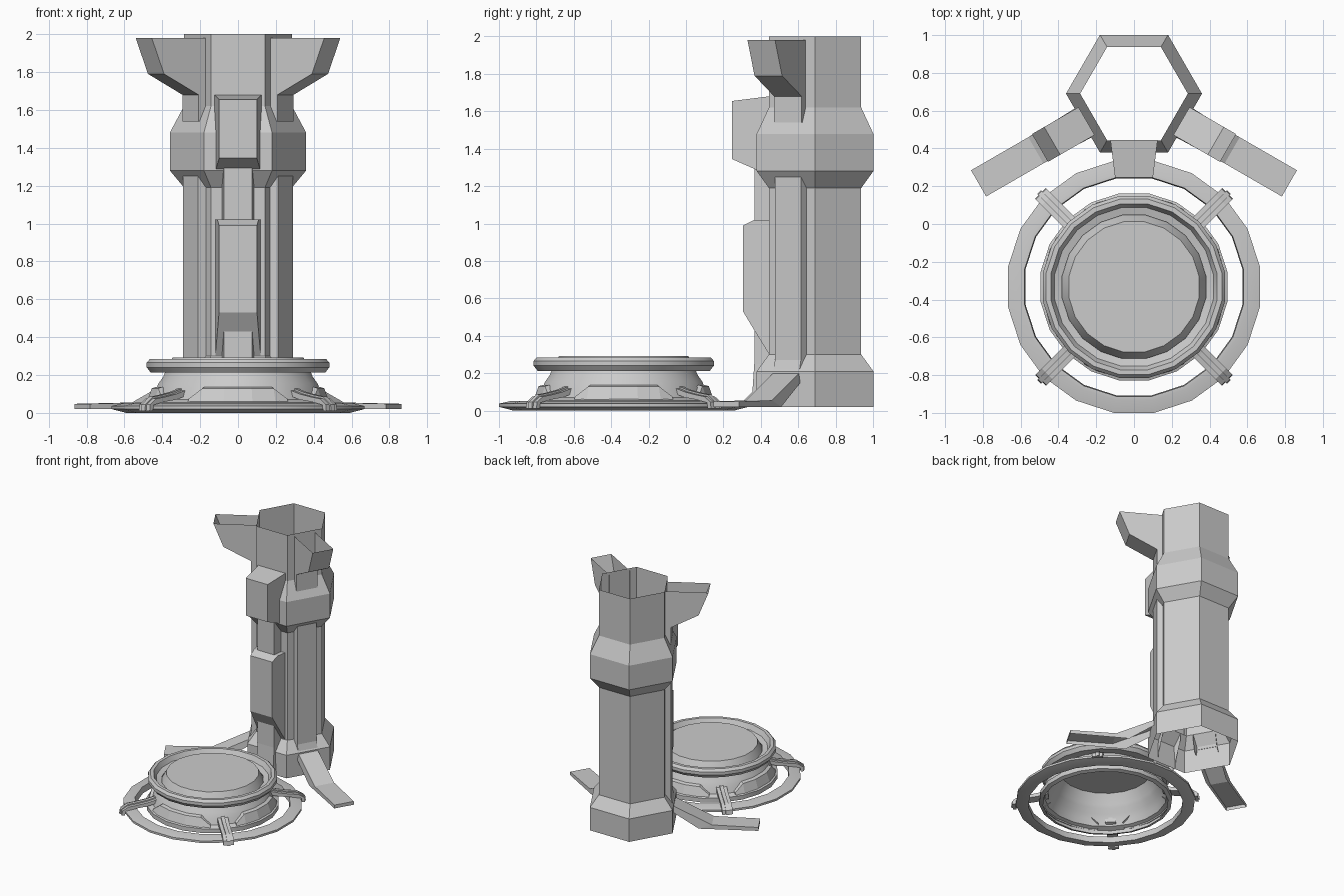
import bpy, bmesh, math

cube = bpy.data.objects.get("Cube")
if cube:
    bpy.data.objects.remove(cube, do_unlink=True)

grey = bpy.data.materials.new("plain_grey")
grey.use_nodes = True
grey.diffuse_color = (0.6, 0.6, 0.6, 1)
grey.node_tree.nodes["Principled BSDF"].inputs["Base Color"].default_value = (0.6, 0.6, 0.6, 1)

COLUMN_Y, BASE_Y = 0.69, -0.333
FACE = 0.245      # distance from the column axis to a face


def finish(name, bm, smooth=False):
    bmesh.ops.remove_doubles(bm, verts=bm.verts, dist=1e-5)
    bmesh.ops.recalc_face_normals(bm, faces=bm.faces)
    mesh = bpy.data.meshes.new(name)
    bm.to_mesh(mesh)
    bm.free()
    mesh.materials.append(grey)
    obj = bpy.data.objects.new(name, mesh)
    bpy.context.collection.objects.link(obj)
    if smooth:
        bpy.ops.object.select_all(action='DESELECT')
        obj.select_set(True)
        bpy.context.view_layer.objects.active = obj
        bpy.ops.object.shade_smooth_by_angle(angle=math.radians(25))
    return obj


def polar(cy, angle, d, side, z):
    c, s = math.cos(angle), math.sin(angle)
    return (d * c - side * s, cy + d * s + side * c, z)


def lathe(name, profile, sides, cy, start=0.0, closed=False, smooth=False, cap=False):
    """Turn a (radius, z) profile round a vertical axis."""
    bm = bmesh.new()
    rings = [[bm.verts.new(polar(cy, start + math.tau * i / sides, r, 0, z))
              for i in range(sides)] for r, z in profile]
    pairs = list(zip(rings, rings[1:])) + ([(rings[-1], rings[0])] if closed else [])
    for a, b in pairs:
        for i in range(sides):
            j = (i + 1) % sides
            bm.faces.new((a[i], a[j], b[j], b[i]))
    if cap:
        bm.faces.new(rings[0])
    return finish(name, bm, smooth)


def round_part(name, profile, **kw):
    """Twenty-sided turned part, radii measured to the flats."""
    k = 1 / math.cos(math.pi / 20)
    return lathe(name, [(r * k, z) for r, z in profile], 20, BASE_Y,
                 start=math.pi / 20, smooth=True, **kw)


def channel(name, angle, outer, inner, half_out, half_in, run=0.045):
    """Open-backed shell: front strip along outer path, side walls back to inner path."""
    bm = bmesh.new()
    rows = []
    for (d, z), (di, zi) in zip(outer, inner):
        t = min(1, max(0, (d - FACE) / run))
        w = half_in + (half_out - half_in) * t
        wi = half_in if di <= FACE + 0.07 else w
        rows.append([bm.verts.new(polar(COLUMN_Y, angle, *p)) for p in
                     ((di, -wi, zi), (d, -w, z), (d, w, z), (di, wi, zi))])
    for a, b in zip(rows, rows[1:]):
        for i in range(3):
            bm.faces.new((a[i], a[i + 1], b[i + 1], b[i]))
    bmesh.ops.dissolve_degenerate(bm, edges=bm.edges, dist=1e-5)
    return finish(name, bm)


def slab(name, angle, profile, side, half):
    """Radial (distance, z) outline given a width."""
    bm = bmesh.new()
    a, b = [[bm.verts.new(polar(BASE_Y, angle, d, s, z)) for d, z in profile]
            for s in (side - half, side + half)]
    bm.faces.new(a)
    bm.faces.new(b[::-1])
    for i in range(len(a)):
        j = (i + 1) % len(a)
        bm.faces.new((a[i], b[i], b[j], a[j]))
    return finish(name, bm)


# Hexagonal open column with collar and foot
lathe("column", [(.36, .02), (.36, .21), (.285, .30), (.285, 1.19), (.36, 1.28),
                 (.36, 1.48), (.285, 1.62), (.285, 2.0)], 6, COLUMN_Y)

# Side legs and upper trough fins
for label, deg in (("left", -30), ("right", -150)):
    ang = math.radians(deg)
    channel(label + "_leg", ang,
            [(.29, 1.25), (.29, .27), (.31, .2), (.6, .055), (.95, .048), (.95, .02)],
            [(FACE, 1.25), (FACE, .27), (.28, .17), (.5, .02), (.95, .02), (.95, .02)],
            .08, .09)
    channel(label + "_fin", ang,
            [(.29, 1.54), (.29, 1.68), (.5, 1.79), (.575, 1.98)],
            [(FACE, 1.54), (FACE, 1.68), (FACE, 1.8), (FACE, 1.98)],
            .085, .085)

# Front spine with two raised housings
front = -math.pi / 2
channel("spine", front,
        [(.325, 1.32), (.325, .25), (.335, .1), (.38, .055), (.44, .045), (.44, .02)],
        [(FACE, 1.32), (FACE, .25), (.3, .1), (.31, .02), (.44, .02), (.44, .02)],
        .075, .085)
channel("upper_housing", front,
        [(FACE, 1.26), (.32, 1.29), (.445, 1.345), (.445, 1.655), (FACE, 1.68)],
        [(FACE, 1.26), (FACE, 1.29), (FACE, 1.345), (FACE, 1.655), (FACE, 1.68)],
        .10, .125, .2)
channel("middle_housing", front,
        [(FACE, 1.02), (.325, 1.02), (.385, .99), (.385, .53), (.325, .43), (FACE, .3)],
        [(FACE, 1.02), (FACE, 1.02), (FACE, .99), (FACE, .53), (FACE, .43), (FACE, .3)],
        .10, .12, .14)

# Round pad: domed shell, rim and flat outer ring
round_part("dome", [(.345, .293), (.385, .215), (.395, .19), (.42, .155), (.44, .11),
                    (.455, .07), (.495, .055), (.495, .02), (.465, .01)], cap=True)
round_part("rim", [(.385, .22), (.46, .212), (.482, .24), (.482, .265), (.465, .285),
                   (.44, .285), (.42, .245), (.38, .235)], closed=True)
round_part("outer_ring", [(.667, .02), (.667, .037), (.60, .052), (.58, .052),
                          (.575, 0), (.59, 0)], closed=True)

# Curved panels on the dome and clamps over the outer ring
for k in range(4):
    bm = bmesh.new()
    mid, steps = k * math.pi / 2, (-33, -24, -9, 9, 24, 33)
    rows = []
    for deg in steps:
        a = mid + math.radians(deg)
        top = .075 if abs(deg) > 30 else .13
        r = .482 - (top - .06) * .3
        rows.append([bm.verts.new(polar(BASE_Y, a, *p)) for p in
                     ((.49, 0, .05), (r, 0, top), (.435, 0, top + .008))])
    for p, q in zip(rows, rows[1:]):
        for i in range(2):
            bm.faces.new((p[i], q[i], q[i + 1], p[i + 1]))
    for end in (rows[0], rows[-1]):
        bm.faces.new(end)
    finish(f"dome_panel_{k + 1}", bm)

    ang = mid + math.pi / 4
    for part, side, half, lift in (("ridge", 0, .014, .01), ("side_a", .027, .013, 0),
                                   ("side_b", -.027, .013, 0)):
        slab(f"clamp_{k + 1}_{part}", ang,
             [(.43, .12 + lift), (.5, .10 + lift), (.58, .085 + lift), (.65, .075 + lift),
              (.695 + lift, .045), (.70 + lift, .01), (.675, .01), (.67, .042),
              (.58, .06), (.5, .07), (.43, .09)], side, half)
